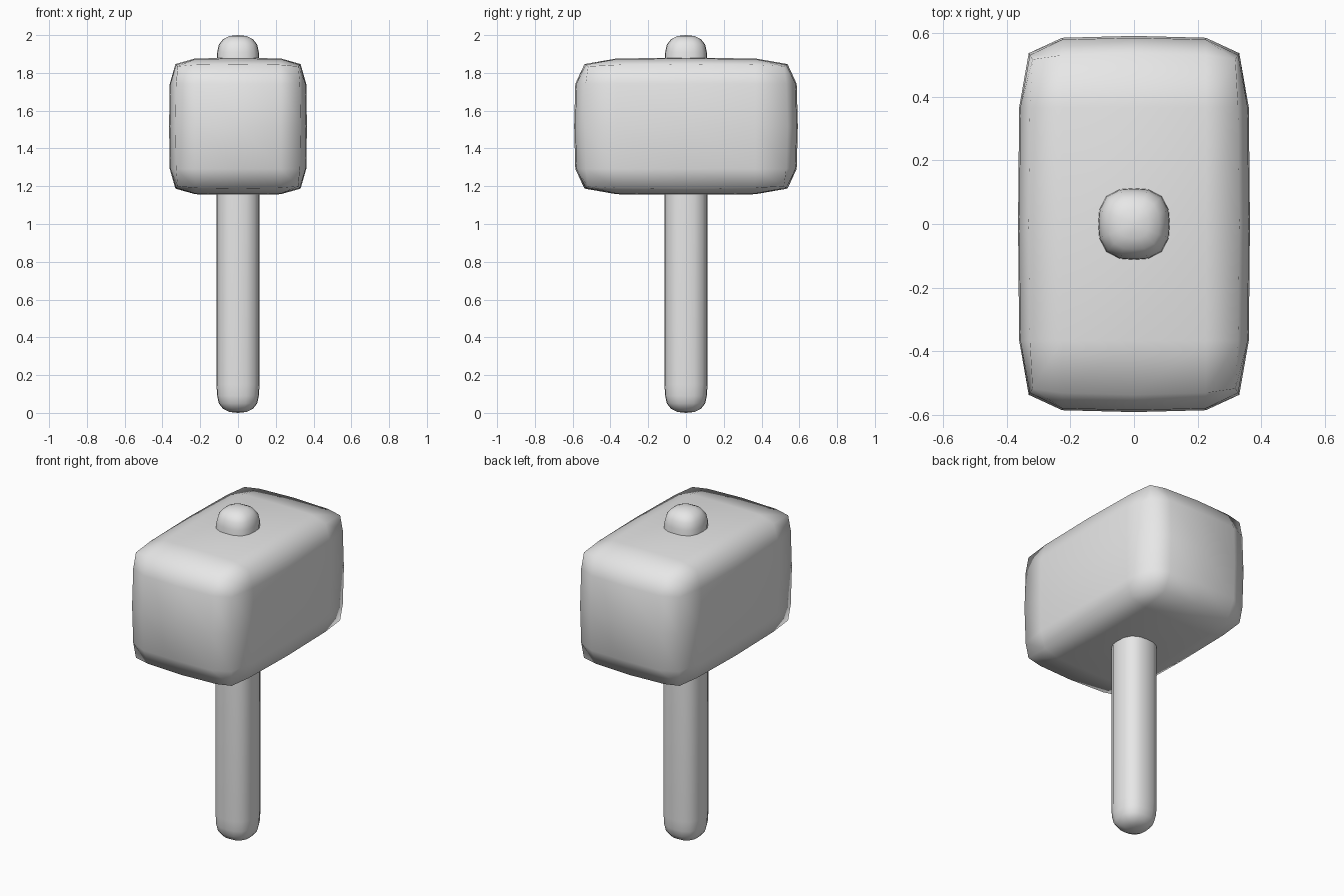
import bpy
import bmesh
import math

if "Cube" in bpy.data.objects:
    bpy.data.objects.remove(bpy.data.objects["Cube"], do_unlink=True)

grey = bpy.data.materials.new("plain grey")
grey.use_nodes = True
grey.diffuse_color = (0.8, 0.8, 0.8, 1)
grey.node_tree.nodes["Principled BSDF"].inputs["Base Color"].default_value = (0.8, 0.8, 0.8, 1)


def finish(bm, name):
    """Turn a bmesh into a smooth-shaded object."""
    bmesh.ops.recalc_face_normals(bm, faces=bm.faces[:])
    for face in bm.faces:
        face.smooth = True
    mesh = bpy.data.meshes.new(name)
    bm.to_mesh(mesh)
    bm.free()
    mesh.materials.append(grey)
    obj = bpy.data.objects.new(name, mesh)
    bpy.context.collection.objects.link(obj)
    return obj


def soft_block(name, half, centre_z):
    """Block of four segments a side, pulled in along edges and corners."""
    bm = bmesh.new()
    bmesh.ops.create_cube(bm, size=2)
    bmesh.ops.subdivide_edges(bm, edges=bm.edges[:], cuts=3, use_grid_fill=True)
    edge_shrink = [0.0, 0.092, 0.125]       # face, edge, corner
    for v in bm.verts:
        steps = [round(abs(c) * 2) for c in v.co]
        outer = steps.count(2)
        inner = steps.count(1)
        for axis in range(3):
            sign = math.copysign(1, v.co[axis])
            if steps[axis] == 2:
                reach = 1 - edge_shrink[outer - 1] - 0.01 * inner
            elif steps[axis] == 1:
                reach = 0.62
            else:
                reach = 0
            v.co[axis] = sign * reach * half[axis]
        v.co.z += centre_z
    return finish(bm, name)


def rounded_post(name, half, height, cap, sides=16, power=2.7):
    """Rounded-square post; cap lists (depth from the end, width factor)."""
    bm = bmesh.new()
    levels = cap + [(height - d, s) for d, s in reversed(cap)]
    rings = []
    for z, scale in levels:
        ring = []
        for i in range(sides):
            a = math.tau * i / sides
            c, s = math.cos(a), math.sin(a)
            r = half * scale / (abs(c) ** power + abs(s) ** power) ** (1 / power)
            ring.append(bm.verts.new((r * c, r * s, z)))
        rings.append(ring)
    for low, high in zip(rings, rings[1:]):
        for i in range(sides):
            j = (i + 1) % sides
            bm.faces.new((low[i], low[j], high[j], high[i]))
    # Close both ends with a fan
    for ring, z in ((rings[0], 0), (rings[-1], height)):
        tip = bm.verts.new((0, 0, z))
        for i in range(sides):
            bm.faces.new((ring[i], ring[(i + 1) % sides], tip))
    return finish(bm, name)


# Mallet head, long from front to back
soft_block("hammer_head", (0.365, 0.592, 0.363), 1.517)

# Handle running through the head, with its end showing on top
rounded_post("handle", 0.114, 2.0,
             [(0.005, 0.4), (0.022, 0.7), (0.05, 0.89), (0.09, 0.97), (0.15, 1.0)])
